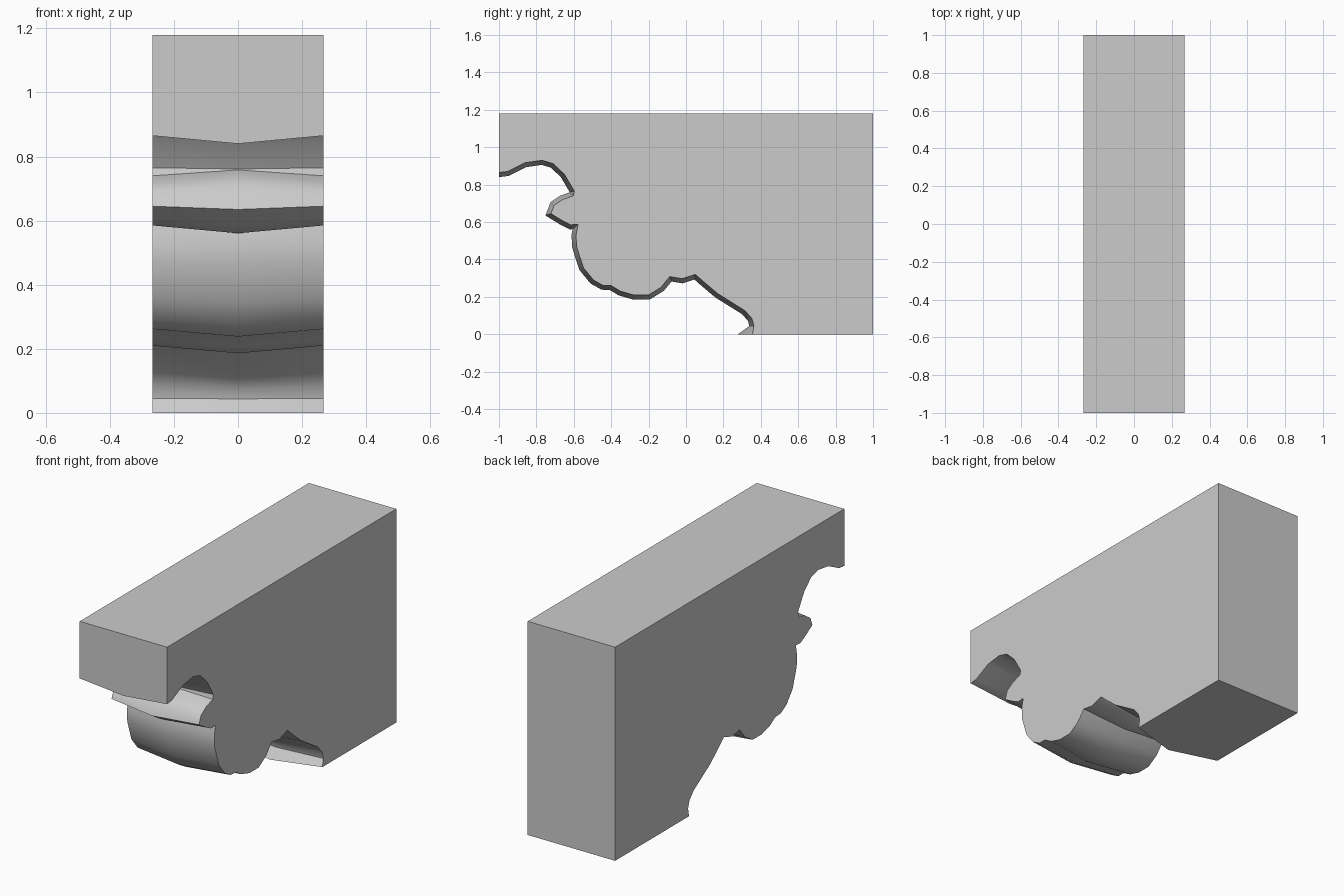
import bpy
import bmesh
import math
from mathutils import Vector

cube = bpy.data.objects.get("Cube")
if cube:
    bpy.data.objects.remove(cube, do_unlink=True)

HALF_WIDTH, TOP, BULGE = 0.267, 1.18, 0.024

# Carved underside at the two flat sides, (y, z) from front to back
scotia = [(-1, .865), (-.955, .87), (-.86, .917), (-.77, .93), (-.71, .912),
          (-.65, .855), (-.597, .765)]
bead = [(-.603, .74), (-.66, .72), (-.705, .69), (-.722, .645), (-.665, .61),
        (-.617, .585), (-.577, .588)]
belly = [(-.588, .53), (-.585, .47), (-.57, .42), (-.548, .355), (-.495, .29),
         (-.445, .262), (-.4, .26), (-.35, .23), (-.28, .21), (-.2, .21),
         (-.135, .25), (-.087, .308), (-.02, .297), (.05, .32)]
foot = [(.1, .276), (.17, .217), (.315, .126), (.352, .085), (.363, .045), (.355, 0)]
side = [Vector(p) for p in scotia + bead + belly + foot]


def swell(points, amount):
    """Push the carved line outward with mitred corners."""
    normals = []
    for a, b in zip(points, points[1:]):
        d = (b - a).normalized()
        normals.append(Vector((d.y, -d.x)))
    result = []
    for i, p in enumerate(points):
        n0, n1 = normals[max(i - 1, 0)], normals[min(i, len(normals) - 1)]
        result.append(p + (n0 + n1) * amount / max(1 + n0.dot(n1), .45))
    return result


middle = swell(side, BULGE)
middle[0] = Vector((-1, .84))
middle[-1] = Vector((.277, 0))

# Three cross-sections joined across the width
bm = bmesh.new()
rings = []
for x, line in ((-HALF_WIDTH, side), (0, middle), (HALF_WIDTH, side)):
    outline = list(line) + [Vector((1, 0)), Vector((1, TOP)), Vector((-1, TOP))]
    rings.append([bm.verts.new((x, p.x, p.y)) for p in outline])
count = len(rings[0])
for a, b in zip(rings, rings[1:]):
    for i in range(count):
        j = (i + 1) % count
        bm.faces.new((a[i], a[j], b[j], b[i]))
bm.faces.new(rings[0])
bm.faces.new(rings[-1])
bmesh.ops.recalc_face_normals(bm, faces=bm.faces)

mesh = bpy.data.meshes.new("corbel")
bm.to_mesh(mesh)
bm.free()
corbel = bpy.data.objects.new("corbel", mesh)
bpy.context.collection.objects.link(corbel)

# Plain grey stone
stone = bpy.data.materials.new("grey stone")
stone.use_nodes = True
grey = (.6, .6, .6, 1)
stone.diffuse_color = grey
stone.node_tree.nodes["Principled BSDF"].inputs["Base Color"].default_value = grey
mesh.materials.append(stone)

# Smooth mouldings with crisp creases
bpy.ops.object.select_all(action="DESELECT")
corbel.select_set(True)
bpy.context.view_layer.objects.active = corbel
bpy.ops.object.shade_smooth_by_angle(angle=math.radians(40))
